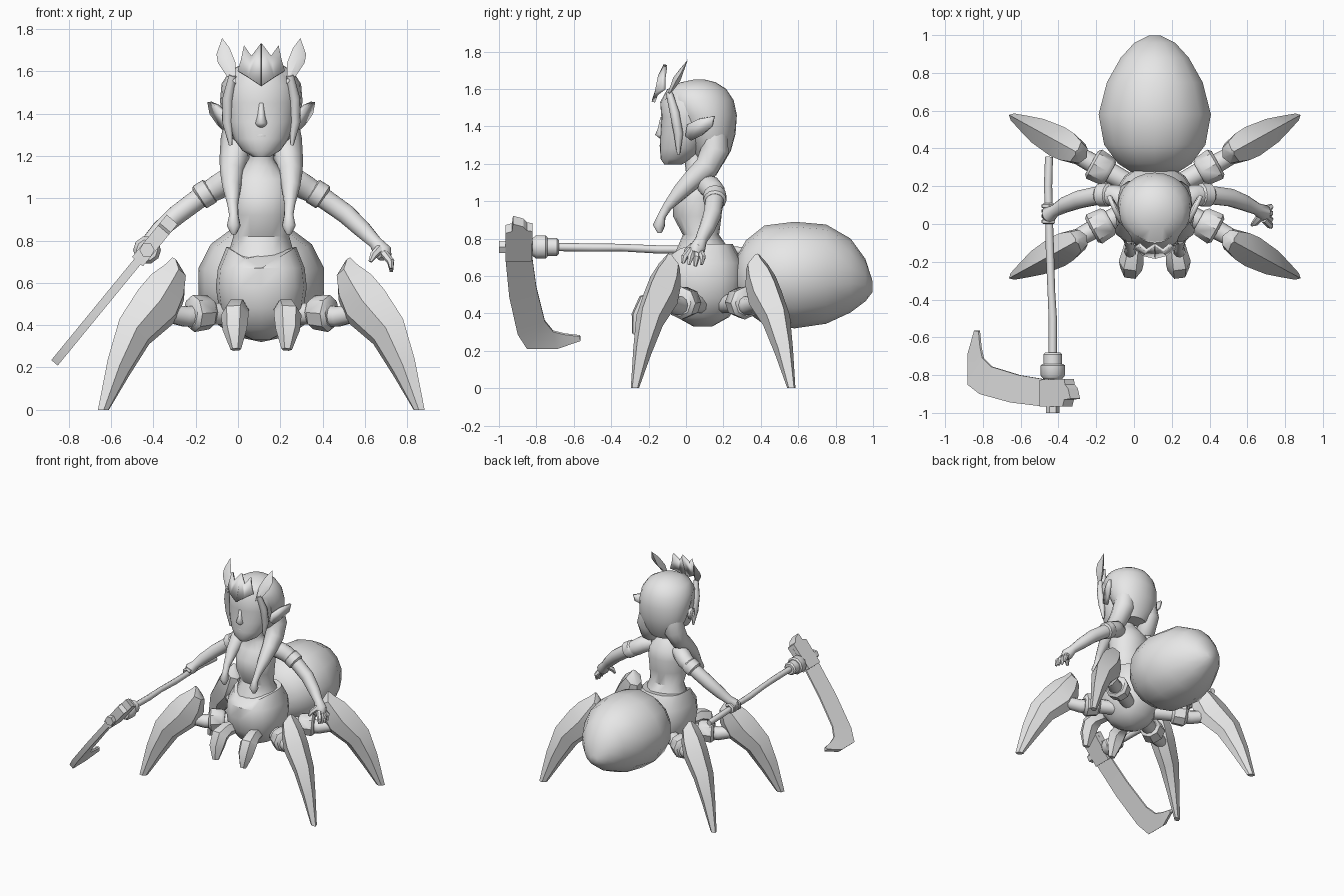
import bpy, math
from mathutils import Vector

CX = 0.11  # symmetry line of the body
LEG_Y = 0.145  # line between front and back legs

clay = bpy.data.materials.new("light_grey")
clay.diffuse_color = (0.8, 0.8, 0.8, 1)


def finish(name, verts, faces, mirror="", origin=(CX, 0, 0), angle=40, solid=0):
    me = bpy.data.meshes.new(name)
    me.from_pydata([tuple(v) for v in verts], [], faces)
    me.materials.append(clay)
    ob = bpy.data.objects.new(name, me)
    bpy.context.collection.objects.link(ob)
    ob.location = origin
    bpy.ops.object.select_all(action='DESELECT')
    ob.select_set(True)
    bpy.context.view_layer.objects.active = ob
    bpy.ops.object.mode_set(mode='EDIT')
    bpy.ops.mesh.select_all(action='SELECT')
    bpy.ops.mesh.normals_make_consistent(inside=False)
    bpy.ops.object.mode_set(mode='OBJECT')
    me.polygons.foreach_set("use_smooth", [True] * len(me.polygons))
    me.set_sharp_from_angle(angle=math.radians(angle))
    if solid:
        m = ob.modifiers.new("thickness", 'SOLIDIFY')
        m.thickness, m.offset = solid, 0
    if mirror:
        m = ob.modifiers.new("mirror", 'MIRROR')
        m.use_axis = ("x" in mirror, "y" in mirror, False)
        m.use_mirror_merge = False
    return ob


def loft(name, rings, **kw):
    n = len(rings[0])
    faces = [(i * n + j, i * n + (j + 1) % n, (i + 1) * n + (j + 1) % n, (i + 1) * n + j)
             for i in range(len(rings) - 1) for j in range(n)]
    faces += [tuple(range(n))[::-1], tuple((len(rings) - 1) * n + j for j in range(n))]
    return finish(name, [v for r in rings for v in r], faces, **kw)


def stack(rows, n=16, p=1.0):
    """Level elliptical rings from (z, centre y, half width, half depth); p < 1 squares them."""
    sq = lambda v: math.copysign(abs(v) ** p, v) if abs(v) > 1e-6 else 0
    return [[Vector((rx * sq(math.sin(2 * math.pi * k / n)), cy - ry * sq(math.cos(2 * math.pi * k / n)), z))
             for k in range(n)] for z, cy, rx, ry in rows]


def tube(name, pts, radii, n=8, **kw):
    pts = [Vector(p) for p in pts]
    rings, a = [], None
    for i, p in enumerate(pts):
        t = (pts[min(i + 1, len(pts) - 1)] - pts[max(i - 1, 0)]).normalized()
        if a is None:
            a = t.cross(Vector((0, 0, 1)) if abs(t.z) < 0.8 else Vector((0, 1, 0)))
        a = (a - t * a.dot(t)).normalized()  # carry the frame along without twist
        b = a.cross(t)
        rings.append([p + radii[i] * (a * math.cos(2 * math.pi * k / n) + b * math.sin(2 * math.pi * k / n))
                      for k in range(n)])
    return loft(name, rings, **kw)


def plate(name, pts, thick, **kw):
    return finish(name, pts, [tuple(range(len(pts)))], solid=thick, **kw)


# Egg-shaped abdomen: (y, top z, bottom z, half width)
egg = [(.27, .70, .48, .12), (.32, .79, .41, .20), (.42, .87, .34, .275), (.58, .89, .32, .305),
       (.75, .875, .345, .26), (.88, .80, .405, .185), (.96, .69, .465, .11), (.998, .57, .515, .03)]
loft("abdomen", [[Vector((w * math.sin(2 * math.pi * k / 14), y,
                          (a + b) / 2 + (a - b) / 2 * math.cos(2 * math.pi * k / 14)))
                  for k in range(14)] for y, a, b, w in egg])

# Spider body with a V-shaped front rim
rings = stack([(.33, .09, .04, .05), (.38, .09, .14, .14), (.48, .09, .20, .21), (.58, .09, .215, .22),
               (.67, .09, .205, .215), (.77, .095, .165, .155)], 16, .85)
for v in rings[-1]:
    if v.y < .09:
        drop = max(0, 1 - abs(v.x) / .165)
        v.z -= .1 * drop
        v.y -= .055 * drop
loft("spider_body", rings)

# Torso and neck
loft("torso", stack([(.64, .09, .18, .19), (.75, .09, .152, .137), (.82, .08, .132, .097), (.92, .06, .145, .13),
                     (1.02, .065, .152, .133), (1.09, .08, .14, .105), (1.15, .07, .08, .07),
                     (1.19, .05, .058, .055), (1.3, .04, .058, .055)]))

# Face with nose and lips
loft("face", stack([(1.195, -.07, .04, .045), (1.225, -.05, .09, .085), (1.28, -.02, .13, .12),
                    (1.36, 0, .158, .138), (1.45, .01, .168, .142), (1.53, .02, .17, .158),
                    (1.6, .03, .13, .13)], 24))
loft("nose", stack([(1.335, -.115, .022, .025), (1.355, -.125, .03, .04), (1.39, -.12, .02, .03),
                    (1.45, -.115, .014, .022)], 12), angle=80)
loft("lips", stack([(1.27, -.11, .02, .02), (1.295, -.115, .04, .027), (1.315, -.115, .015, .02)], 12), angle=80)

# Hair cap, cheek strands and long side locks
loft("hair", stack([(1.2, .14, .09, .06), (1.27, .135, .15, .105), (1.36, .13, .185, .135),
                    (1.46, .10, .195, .172), (1.54, .07, .188, .185), (1.6, .06, .15, .155),
                    (1.635, .065, .09, .095), (1.65, .07, .03, .03)], 24))
tube("cheek_strand", [(.135, -.09, 1.58), (.158, -.06, 1.47), (.16, -.04, 1.36), (.145, -.04, 1.25)],
     [.018, .026, .025, .008], mirror="x", angle=60)
tube("long_lock", [(.1, .15, 1.36), (.115, .155, 1.27), (.13, .11, 1.18), (.14, .04, 1.12), (.14, -.03, 1.05),
                   (.135, -.1, .97), (.13, -.13, .92), (.13, -.145, .87), (.13, -.14, .83)],
     [.075, .078, .068, .056, .044, .026, .022, .033, .012], 10, mirror="x", angle=60)

# Pointed ears
plate("ear", [(.17, .0, 1.35), (.18, .01, 1.41), (.21, .07, 1.44), (.245, .15, 1.455), (.235, .14, 1.4),
              (.2, .08, 1.35), (.175, .03, 1.325)], .022, mirror="x")

# Crown plate and leaf horns
plate("crown", [(0, -.175, 1.53), (.06, -.16, 1.57), (.11, -.12, 1.6), (.095, -.12, 1.65), (.08, -.11, 1.72),
                (.045, -.14, 1.67), (0, -.11, 1.73)], .02, mirror="x")
leaf = [(.12, -.11, 1.54), (.165, -.085, 1.58), (.205, -.055, 1.64), (.212, -.03, 1.68), (.185, .01, 1.757),
        (.15, -.03, 1.71), (.122, -.07, 1.64)]
mid = Vector((.168, -.05, 1.65))
out = Vector((.25, -.8, .5)).normalized() * .022
finish("horn", leaf + [mid + out, mid - out],
       [(k, (k + 1) % 7, c) for k in range(7) for c in (7, 8)], mirror="x", angle=30)

# Arms, sleeve cuffs and free hand
upper = [(.11, .1, 1.09), (.17, .13, 1.075), (.21, .15, 1.05), (.28, .155, 1.01)]
lower = [(.40, .14, .925), (.48, .11, .85), (.54, .08, .79), (.575, .06, .745), (.585, .05, .72)]
grip = [(.40, .13, .92), (.48, .1, .85), (.53, .07, .80), (.56, .05, .765), (.57, .045, .745)]
arm_r = [.05, .062, .06, .05, .048, .042, .032, .044, .032]
tube("free_arm", upper + lower, arm_r, 12)
tube("holding_arm", [(-x, y, z) for x, y, z in upper + grip], arm_r, 12)
tube("sleeve_cuff", [(.235, .153, 1.04), (.245, .154, 1.033), (.29, .154, 1.005), (.297, .154, 1.0)],
     [.05, .062, .062, .05], 12, mirror="x")
for i in range(4):
    y = .09 - .033 * i
    tube("finger", [(.58, .07 - .015 * i, .74), (.612, y, .70), (.615, y - .008, .652 + .008 * abs(i - 1))],
         [.02, .018, .009], 6)
tube("thumb", [(.56, .04, .76), (.53, .005, .73), (.515, -.005, .70)], [.022, .018, .009], 6)
for i in range(4):  # fingers wrapped round the handle
    y = .095 - .027 * i
    tube("gripping_finger", [(-.56 + .03 * math.cos(a), y, .745 + .03 * math.sin(a))
                             for a in (.6, 1.6, 2.6, 3.6, 4.6)], [.015] * 4 + [.01], 6)

# Scythe handle and collars
tube("scythe_handle", [(-.56, .355, .73), (-.565, .2, .74), (-.56, .05, .743), (-.555, -.15, .742),
                       (-.548, -.35, .752), (-.54, -.5, .752), (-.54, -.7, .755), (-.54, -.97, .755)],
     [.021, .022, .02, .022, .02, .022, .022, .022], angle=60)
tube("small_collar", [(-.54, y, .755) for y in (-.68, -.69, -.74, -.75)], [.04, .05, .05, .04], 10)
tube("large_collar", [(-.54, y, .755) for y in (-.74, -.75, -.80, -.82)], [.055, .066, .066, .05], 10)
tube("end_nut", [(-.54, -.94, .755), (-.54, -1.0, .755)], [.036, .036], 6)


# Scythe blade: thick spine and thin cutting edge on a slanted plane
def on_blade(y, z, off):
    return Vector((-.54 + (z - .755) * .82 + off * .76, y, z - off * .65))


blade = [((-.965, .85), (-.82, .85)), ((-.965, .70), (-.822, .70)), ((-.945, .5), (-.80, .54)),
         ((-.90, .3), (-.755, .36)), ((-.85, .222), (-.71, .305)), ((-.69, .222), (-.65, .29)),
         ((-.565, .265), (-.567, .28))]
loft("scythe_blade", [[on_blade(*s, .02), on_blade(*s, -.02), on_blade(*e, -.006), on_blade(*e, .006)]
                      for s, e in blade], angle=25)
head = [(-.965, .70), (-.965, .85), (-.93, .86), (-.925, .9), (-.87, .885), (-.85, .865), (-.82, .86), (-.825, .70)]
loft("blade_socket", [[on_blade(y, z, o) for y, z in head] for o in (-.034, .034)], angle=25)

# Four blade-like legs: (outer u, z, inner u, z, half width)
leg = [(.42, .72, .40, .70, .015), (.45, .69, .36, .62, .06), (.52, .64, .365, .52, .08),
       (.58, .57, .40, .42, .085), (.67, .43, .53, .31, .07), (.725, .24, .625, .16, .045), (.772, 0, .72, 0, .02)]


def leg_point(u, z, side):
    return Vector((u + .48 * side, -.195 - .55 * (u - .34) + .876 * side, z))


rings = []
for uo, zo, ui, zi, w in leg:
    row = [(0, 0), (.35, 1), (.8, .75), (1, 0), (.8, -.75), (.35, -1)]
    rings.append([leg_point(uo + (ui - uo) * t, zo + (zi - zo) * t, w * s) for t, s in row])
loft("leg", rings, mirror="xy", origin=(CX, LEG_Y, 0), angle=30)

# Leg joints
spot = lambda u, z: (u, -.155 - .55 * (u - .29), z)
tube("leg_joint", [spot(.12, .45), spot(.24, .455), spot(.36, .44), spot(.45, .46)],
     [.05, .055, .05, .045], 10, mirror="xy", origin=(CX, LEG_Y, 0))
tube("joint_cuff", [spot(.235, .46), spot(.25, .46), spot(.32, .455), spot(.335, .455)],
     [.062, .08, .088, .07], 8, mirror="xy", origin=(CX, LEG_Y, 0))

# Front fangs
tube("fang", [(.10, -.06, .47), (.115, -.14, .475), (.125, -.205, .45), (.125, -.24, .38), (.12, -.265, .285)],
     [.045, .055, .066, .058, .025], 6, mirror="x", angle=30)
